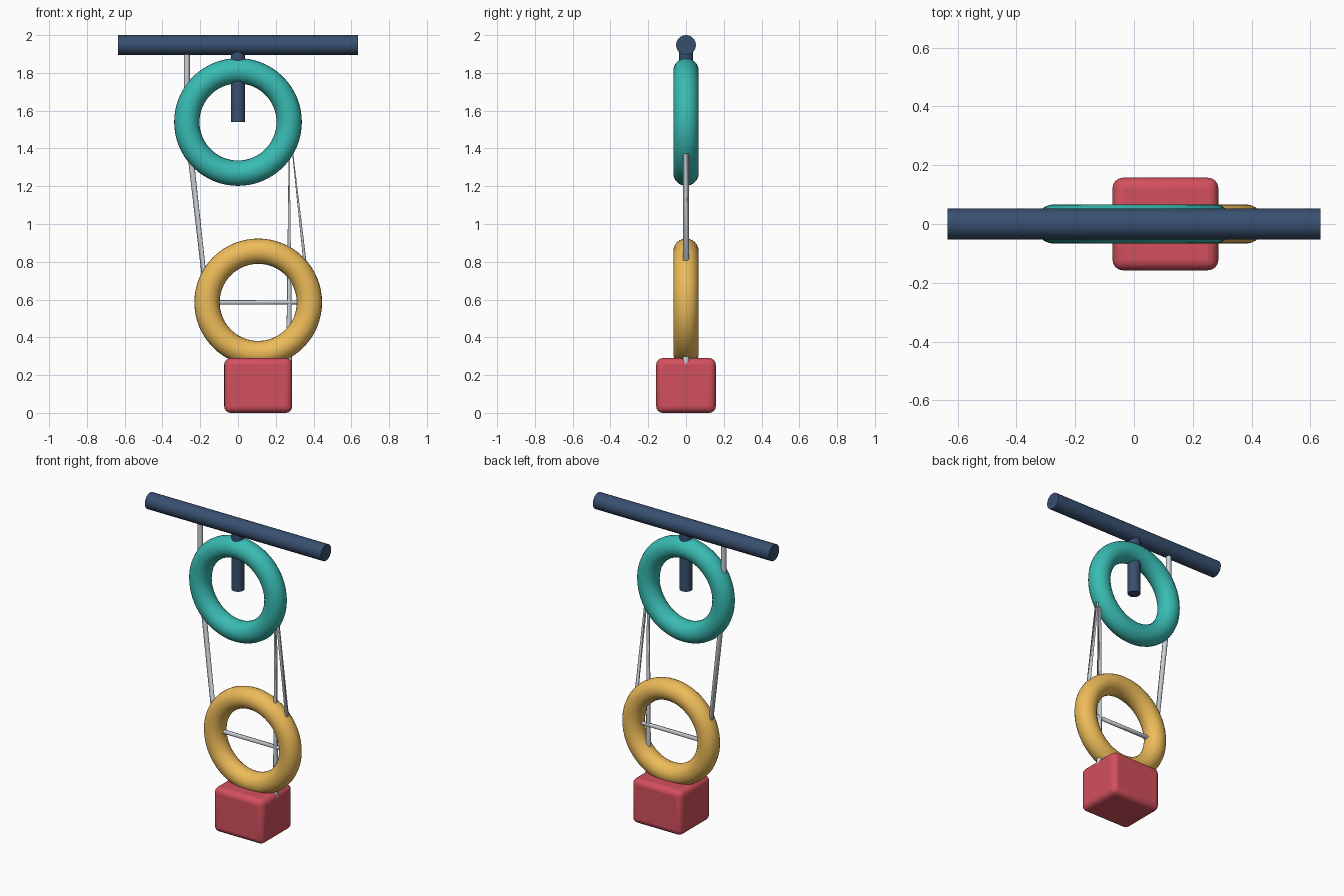
import bpy
from math import pi

if "Cube" in bpy.data.objects:
    bpy.data.objects.remove(bpy.data.objects["Cube"])

RING_R, TUBE_R = 0.271, 0.067
TOP = (0, 0, 1.54)
LOW = (0.107, 0, 0.585)


def finish(name, color):
    ob = bpy.context.object
    ob.name = name
    mat = bpy.data.materials.new(name + "_colour")
    mat.diffuse_color = (*color, 1)
    mat.use_nodes = True
    mat.node_tree.nodes["Principled BSDF"].inputs["Base Color"].default_value = mat.diffuse_color
    ob.data.materials.append(mat)
    bpy.ops.object.shade_smooth_by_angle()
    return ob


def cylinder(name, radius, length, loc, rot, color):
    bpy.ops.mesh.primitive_cylinder_add(vertices=32, radius=radius, depth=length,
                                        location=loc, rotation=rot)
    return finish(name, color)


def ring(name, loc, color):
    bpy.ops.mesh.primitive_torus_add(major_radius=RING_R, minor_radius=TUBE_R,
                                     major_segments=64, minor_segments=24,
                                     location=loc, rotation=(pi / 2, 0, 0))
    return finish(name, color)


NAVY = (0.04, 0.08, 0.16)

# Overhead beam and the hanger pin
cylinder("beam", 0.0525, 1.27, (0, 0, 1.9475), (0, pi / 2, 0), NAVY)
cylinder("hanger", 0.038, 0.40, (0, 0, 1.74), (0, 0, 0), NAVY)

# Pulley wheels
ring("upper_pulley", TOP, (0.04, 0.50, 0.45))
ring("lower_pulley", LOW, (0.85, 0.50, 0.10))

# Hanging weight with rounded edges
bpy.ops.mesh.primitive_cube_add(size=1, location=(LOW[0], 0, 0.145))
bpy.context.object.scale = (0.36, 0.315, 0.29)
bpy.ops.object.transform_apply(location=False, rotation=False, scale=True)
weight = finish("weight", (0.65, 0.08, 0.11))
bevel = weight.modifiers.new("rounding", 'BEVEL')
bevel.width = 0.035
bevel.segments = 4

# One rope: beam, upper wheel, across the lower wheel, upper wheel, weight
path = [(-RING_R, 1.94), (-RING_R, TOP[2]),
        (LOW[0] - RING_R, LOW[2]), (LOW[0] + RING_R, LOW[2]),
        (RING_R, TOP[2]), (RING_R, 0.25)]
curve = bpy.data.curves.new("rope", 'CURVE')
curve.dimensions = '3D'
curve.bevel_depth = 0.016
curve.bevel_resolution = 3
curve.use_fill_caps = True
spline = curve.splines.new('POLY')
spline.points.add(len(path) - 1)
for point, (x, z) in zip(spline.points, path):
    point.co = (x, 0, z, 1)
spline.use_smooth = True
rope = bpy.data.objects.new("rope", curve)
bpy.context.collection.objects.link(rope)
rope_mat = bpy.data.materials.new("rope_colour")
rope_mat.diffuse_color = (0.60, 0.64, 0.67, 1)
rope_mat.use_nodes = True
rope_mat.node_tree.nodes["Principled BSDF"].inputs["Base Color"].default_value = rope_mat.diffuse_color
curve.materials.append(rope_mat)
